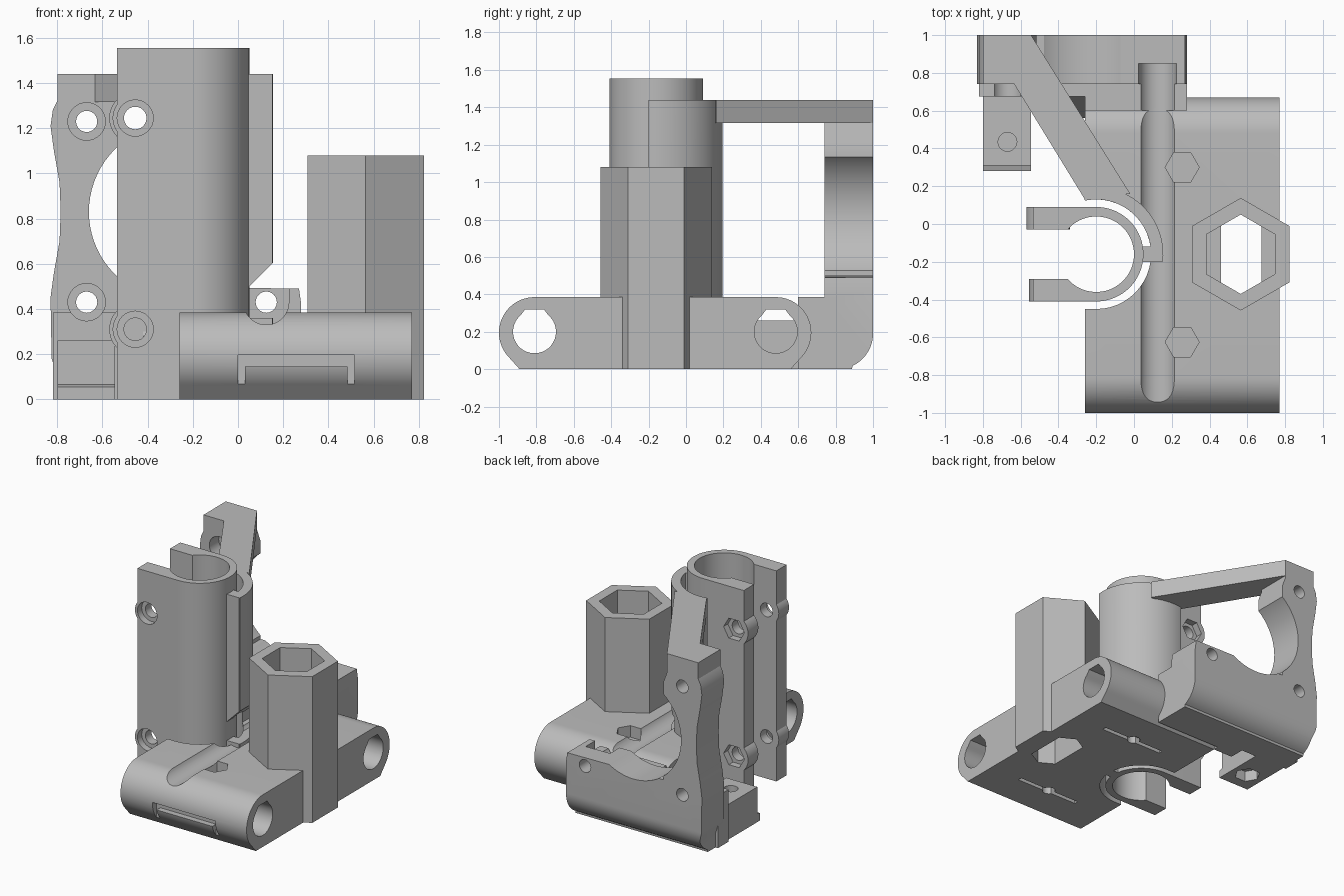
import bpy, bmesh, math
from math import sin, cos, radians, pi

cube = bpy.data.objects.get("Cube")
if cube:
    bpy.data.objects.remove(cube, do_unlink=True)

grey = bpy.data.materials.new("plastic_grey")
grey.use_nodes = True
GREY = (0.5, 0.5, 0.5, 1)
grey.diffuse_color = GREY
grey.node_tree.nodes["Principled BSDF"].inputs["Base Color"].default_value = GREY


def prism(name, pts, lo, hi, axis="z"):
    """Extrude an outline along an axis; outlines are (x,y), (x,z) or (y,z)."""
    place = {"z": lambda a, b, c: (a, b, c),
             "y": lambda a, b, c: (a, c, b),
             "x": lambda a, b, c: (c, a, b)}[axis]
    bm = bmesh.new()
    rings = [[bm.verts.new(place(a, b, c)) for a, b in pts] for c in (lo, hi)]
    n = len(pts)
    bm.faces.new(rings[0])
    bm.faces.new(rings[1])
    for i in range(n):
        j = (i + 1) % n
        bm.faces.new((rings[0][i], rings[0][j], rings[1][j], rings[1][i]))
    bmesh.ops.recalc_face_normals(bm, faces=bm.faces)
    me = bpy.data.meshes.new(name)
    bm.to_mesh(me)
    bm.free()
    me.materials.append(grey)
    ob = bpy.data.objects.new(name, me)
    bpy.context.collection.objects.link(ob)
    return ob


def arc(cx, cy, r, a0, a1, n=24):
    return [(cx + r * cos(radians(a0 + (a1 - a0) * i / n)),
             cy + r * sin(radians(a0 + (a1 - a0) * i / n))) for i in range(n + 1)]


def circle(cx, cy, r, n=48, turn=0):
    return arc(cx, cy, r, turn, turn + 360, n)[:-1]


def rect(x0, y0, x1, y1):
    return [(x0, y0), (x1, y0), (x1, y1), (x0, y1)]


def boolean(ob, tools, op="DIFFERENCE"):
    bpy.context.view_layer.objects.active = ob
    for t in tools:
        m = ob.modifiers.new("cut", "BOOLEAN")
        m.operation, m.object, m.solver = op, t, "EXACT"
        bpy.ops.object.modifier_apply(modifier=m.name)
        bpy.data.objects.remove(t, do_unlink=True)
    return ob


def cut(pts, lo, hi, axis="z"):
    return prism("cutter", pts, lo, hi, axis)


RX, RY = -0.2, -0.16          # vertical rod axis
HX, HY = 0.565, -0.16         # hex tower axis
FRONT, REAR, RZ = -0.81, 0.48, 0.195   # horizontal rod axes


def rod_hole(y):
    # round bore with a flattened roof
    pts = [(a, min(b, 0.32)) for a, b in circle(y, 0.2, 0.115)]
    for z in (1,):
        pts = arc(y, 0.2, 0.115, 120, 420, 30)
        pts[0], pts[-1] = (y - 0.05, 0.32), (y + 0.05, 0.32)
    return cut(pts, -1.2, 1.2, "x")


def groove():
    # screwdriver channel, open towards the top
    return cut([(0.025, 0.6)] + arc(0.125, 0.43, 0.1, 180, 360) + [(0.225, 0.6)],
               -1.2, 0.85, "y")


# Carriage base with rounded front and rear ends
side = (arc(REAR, RZ, 0.19, -45, 90) + arc(FRONT, RZ, 0.19, 90, 225)
        + [(FRONT - 0.08, 0), (REAR + 0.08, 0)])
base = prism("carriage_base", side, -0.26, 0.77, "x")
tower_body = prism("tower_body", circle(HX, HY, 0.298, 6, 30), 0, 1.08)
boolean(base, [tower_body], "UNION")
clearance = ([(-0.5, RY + 0.29), (-0.5, RY - 0.29)]
             + arc(RX, RY, 0.29, -90, 90))
boolean(base, [rod_hole(FRONT), rod_hole(REAR), groove(), cut(clearance, -0.1, 0.6)])

# Hex socket in the tower, narrowing through the base
waist = [(max(0.46, min(0.675, x)), y) for x, y in
         circle(HX, HY, 0.21, 60, 30)]
narrow = [(0.46, -0.31), (HX, -0.37), (0.675, -0.31),
          (0.675, -0.01), (HX, 0.05), (0.46, -0.01)]
boolean(base, [cut(circle(HX, HY, 0.21, 6, 30), 0.3, 1.3), cut(narrow, -0.1, 0.35)])

# Nut pockets, screw holes and strap slots in the base
tools = []
for y in (0.3, -0.625):
    tools += [cut(circle(0.255, y, 0.09, 6), 0.3, 0.6),
              cut(circle(0.255, y, 0.045, 20), -0.1, 0.28)]
for x0, z0, x1 in ((0, 0.145, 0.515), (0, -0.1, 0.03), (0.485, -0.1, 0.515)):
    tools.append(cut(rect(x0, z0, x1, 0.195), -1.1, -0.95, "y"))
for y in (-0.63, 0.29, 0.62):
    tools.append(cut(rect(0, y - 0.015, 0.515, y + 0.015), -0.1, 0.05))
boolean(base, tools)

# Split clamp tube with two flanges
a = math.degrees(math.asin(0.13 / 0.2))
flange_x = -0.535
tube_outline = ([(flange_x, RY - 0.25)] + arc(RX, RY, 0.25, -90, 90, 36)
                + [(flange_x, RY + 0.25), (flange_x, RY + 0.13)]
                + arc(RX, RY, 0.2, 180 - a, a - 180, 48) + [(flange_x, RY - 0.13)])
tube = prism("clamp_tube", tube_outline, 0, 1.555)
SCREWS = (0.31, 1.245)
for z in SCREWS:
    boolean(tube, [cut(circle(-0.455, z, 0.1), -0.41, -0.29, "y"),
                   cut(circle(-0.455, z, 0.115), -0.03, 0.09, "y")], "UNION")
tools = []
for z in SCREWS:
    tools += [cut(circle(-0.455, z, 0.05, 24), -0.6, 0.2, "y"),
              cut(circle(-0.455, z, 0.08, 32), -0.6, -0.36, "y"),
              cut(circle(-0.455, z, 0.085, 6), 0.04, 0.2, "y")]
boolean(tube, tools)

# Curved support wall around the tube, and the web joining them
slope = [(0.0, 0.36), (0.4, 0.36), (0.4, 0.85), (0.04, 0.49), (0.0, 0.49)]
wall_outline = arc(RX, RY, 0.355, -6, 102) + arc(RX, RY, 0.29, 102, -6)
wall = prism("support_wall", wall_outline, 0.2, 1.44)
web = prism("support_web", rect(0.03, -0.2, 0.15, -0.12), 0, 1.44)
boolean(wall, [cut(slope, -0.4, 0.4, "y")])
slope[0], slope[-1] = (0.04, 0.36), (0.04, 0.49)
boolean(web, [cut(slope, -0.4, 0.4, "y")])

# Diagonal brace to the motor plate
prism("diagonal_brace", [(-0.26, 0.13), (-0.64, 0.75), (-0.64, 1), (-0.545, 1),
                         (-0.02, 0.16), (-0.14, 0.15)], 1.315, 1.44)

# Motor plate with scalloped post
MX, MZ = -0.27, 0.83
edge = [(-0.785, 0), (-0.79, 0.13), (-0.815, 0.27), (-0.83, 0.38)]
post = ([(-0.8, 0), (-0.8, 0.1), (-0.825, 0.18)]
        + [(x, MZ - d) for x, d in reversed(edge)]
        + [(x, MZ + d) for x, d in edge[1:]]
        + [(-0.82, 1.28), (-0.8, 1.32), (-0.8, 1.44), (-0.545, 1.44), (-0.545, 1.3),
           (-0.515, 1.22), (-0.515, 0.5), (0.27, 0.49), (0.28, 0.42), (0.28, 0)])
plate = prism("motor_plate", post, 0.74, 1, "y")
foot = cut(rect(-0.82, 0, 0.28, 0.385), 0.675, 0.8, "y")
link = cut(rect(-0.26, 0, 0.28, 0.385), 0.6, 0.8, "y")
boolean(plate, [foot, link], "UNION")
tools = [cut(circle(MX, MZ, 0.39, 72), 0.5, 1.2, "y"), groove()]
for x, z in ((-0.67, 0.43), (-0.67, 1.23), (0.125, 0.43)):
    tools += [cut(circle(x, z, 0.047, 24), 0.5, 1.2, "y"),
              cut(circle(x, z, 0.083, 32), 0.5, 0.85, "y")]
# rounded lower rear edge, and the rear rod bore
corner = [(1.1, -0.1), (1.1, 0.13)] + arc(0.81, 0.19, 0.19, 0, -65, 12) + [(0.87, -0.1)]
tools += [cut(corner, -1, 1, "x"),
          cut(circle(REAR, 0.2, 0.115), -1, 1, "x")]
boolean(plate, tools)

# Sloped gusset beside the base
prism("rear_gusset", [(0.56, 0), (0.675, 0), (0.675, 0.3)], -0.42, -0.26, "x")

# Small bracket with a stepped front and a nut pocket underneath
bracket = prism("sensor_bracket", [(0.28, 0), (0.7, 0), (0.7, 0.26), (0.31, 0.26),
                                   (0.31, 0.065), (0.28, 0.055)], -0.8, -0.545, "x")
boolean(bracket, [cut(circle(-0.67, 0.435, 0.05, 20), 0.1, 0.5),
                  cut(circle(-0.67, 0.435, 0.09, 6), -0.1, 0.08)])

# Smooth curved walls while keeping corners crisp
for ob in bpy.context.collection.objects:
    ob.select_set(ob.type == "MESH" and grey.name in ob.data.materials)
bpy.context.view_layer.objects.active = base
bpy.ops.object.shade_smooth_by_angle(angle=radians(25))
